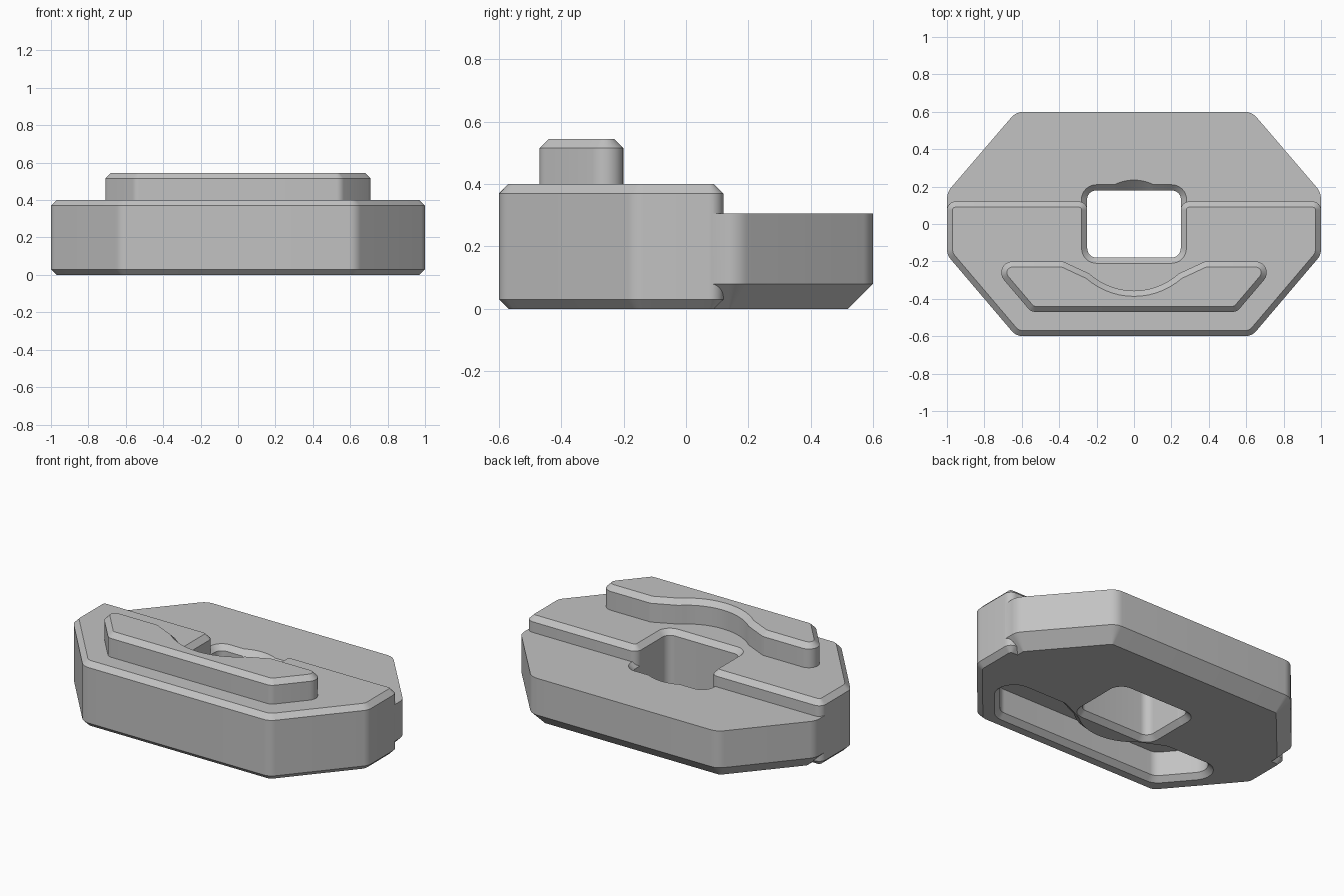
import bpy, bmesh, math
from mathutils import Vector

cube = bpy.data.objects.get("Cube")
if cube:
    bpy.data.objects.remove(cube, do_unlink=True)

grey = bpy.data.materials.new("plain_grey")
grey.use_nodes = True
grey.diffuse_color = (0.54, 0.54, 0.54, 1)
grey.node_tree.nodes["Principled BSDF"].inputs["Base Color"].default_value = grey.diffuse_color


def rounded(corners, seg=8):
    """Outline from (x, y, radius) corners, each replaced by a tangent arc."""
    out = []
    for i, (x, y, r) in enumerate(corners):
        p = Vector((x, y))
        if r == 0:
            out.append(p)
            continue
        a = (Vector(corners[i - 1][:2]) - p).normalized()
        b = (Vector(corners[(i + 1) % len(corners)][:2]) - p).normalized()
        half = a.angle(b) / 2
        centre = p + (a + b).normalized() * r / math.sin(half)
        start = (p + a * r / math.tan(half) - centre).normalized()
        end = (p + b * r / math.tan(half) - centre).normalized()
        out += [centre + start.slerp(end, k / seg) * r for k in range(seg + 1)]
    return out


def inset(points, d):
    """Move a counter-clockwise outline inward by d with mitred corners."""
    out = []
    for i, p in enumerate(points):
        a = (p - points[i - 1]).normalized()
        b = (points[(i + 1) % len(points)] - p).normalized()
        na, nb = Vector((-a.y, a.x)), Vector((-b.y, b.x))
        out.append(p + (na + nb) * d / (1 + na.dot(nb)))
    return out


def loft(name, points, levels):
    """Solid through (z, inset) levels of one outline."""
    bm = bmesh.new()
    rings = [[bm.verts.new((p.x, p.y, z)) for p in inset(points, d)] for z, d in levels]
    for lo, hi in zip(rings, rings[1:]):
        for i in range(len(lo)):
            bm.faces.new((lo[i - 1], lo[i], hi[i], hi[i - 1]))
    bm.faces.new(rings[0][::-1])
    bm.faces.new(rings[-1])
    bmesh.ops.recalc_face_normals(bm, faces=bm.faces)
    mesh = bpy.data.meshes.new(name)
    bm.to_mesh(mesh)
    bm.free()
    mesh.materials.append(grey)
    obj = bpy.data.objects.new(name, mesh)
    bpy.context.collection.objects.link(obj)
    return obj


def combine(target, other, operation):
    mod = target.modifiers.new("combine", 'BOOLEAN')
    mod.operation, mod.solver, mod.object = operation, 'EXACT', other
    bpy.context.view_layer.objects.active = target
    bpy.ops.object.modifier_apply(modifier=mod.name)
    bpy.data.objects.remove(other, do_unlink=True)


def mirrored(half):
    """Complete a right-hand list of corners with its mirror image."""
    return half + [(-x, y, r) for x, y, r in reversed(half)]


BEVEL = 0.03

# Front plate, notched at the back and bevelled above and below
front = rounded(mirrored([(0.63, -0.6, 0.08), (1, -0.165, 0.08), (1, 0.12, 0.045),
                          (0.25, 0.12, 0.045), (0.25, -0.18, 0.05)]))
body = loft("body", front, [(0, BEVEL), (BEVEL, 0), (0.4 - BEVEL, 0), (0.4, BEVEL)])

# Lower rear plate with a wide bevel underneath
rear = rounded(mirrored([(0.999, 0, 0), (0.999, 0.17, 0.09), (0.63, 0.6, 0.09)]))
rear_plate = loft("rear_plate", rear, [(0, 0.08), (0.08, 0), (0.305, 0)])

# Opening through the rear plate, flared at both ends, and a round countersink
opening = rounded(mirrored([(0.251, -0.18, 0.05), (0.251, 0.18, 0.05)]))
combine(rear_plate, loft("opening_cutter", opening, [
    (-0.02, -0.05), (BEVEL, 0), (0.305 - BEVEL, 0), (0.325, -0.05)]), 'DIFFERENCE')
circle = [Vector((math.cos(a), math.sin(a))) * 0.235
          for a in (math.tau * k / 64 for k in range(64))]
combine(rear_plate, loft("countersink_cutter", circle, [(0.205, 0.1), (0.325, -0.02)]),
        'DIFFERENCE')
combine(body, rear_plate, 'UNION')

# Raised key with an arched back edge
arc = [(0.357 * math.cos(a), 0.357 * math.sin(a), 0)
       for a in (math.radians(-48 - 6 * k) for k in range(15))]
key = rounded([(-0.55, -0.47, 0.05), (0.55, -0.47, 0.05), (0.78, -0.2, 0.06),
               (0.38, -0.2, 0.05)] + arc + [(-0.38, -0.2, 0.05), (-0.78, -0.2, 0.06)])

# Matching pocket underneath
combine(body, loft("pocket_cutter", key, [(-0.02, -0.07), (BEVEL, -0.02), (0.18, -0.02)]),
        'DIFFERENCE')
ridge = loft("ridge", key, [(0.38, 0), (0.545 - BEVEL, 0), (0.545, BEVEL)])
combine(body, ridge, 'UNION')

# Smooth the rounded corners and keep the bevels crisp
bpy.ops.object.select_all(action='DESELECT')
body.select_set(True)
bpy.context.view_layer.objects.active = body
bpy.ops.object.shade_smooth_by_angle(angle=math.radians(30))
